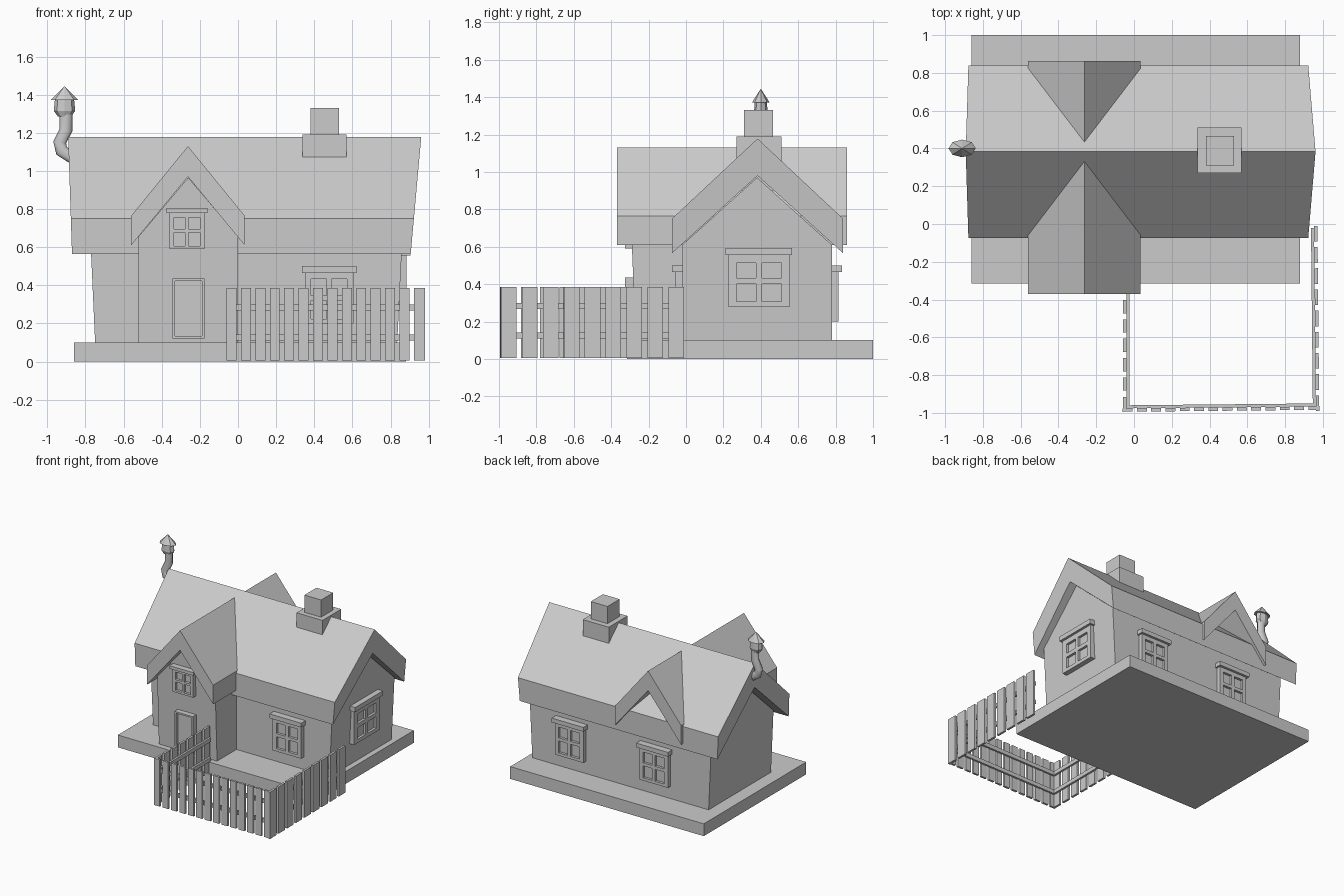
import bpy, bmesh, math
from mathutils import Matrix, Vector

cube = bpy.data.objects.get("Cube")
if cube:
    bpy.data.objects.remove(cube, do_unlink=True)

grey = bpy.data.materials.new("plain grey")
grey.use_nodes = True
tone = (0.6, 0.6, 0.6, 1)
grey.diffuse_color = tone
grey.node_tree.nodes["Principled BSDF"].inputs["Base Color"].default_value = tone


def finish(bm, name, matrix=Matrix()):
    bmesh.ops.recalc_face_normals(bm, faces=bm.faces)
    mesh = bpy.data.meshes.new(name)
    bm.to_mesh(mesh)
    bm.free()
    mesh.materials.append(grey)
    obj = bpy.data.objects.new(name, mesh)
    obj.matrix_world = matrix
    bpy.context.collection.objects.link(obj)
    return obj


def add_box(bm, x, y, z):
    """Box between (low, high) pairs on each axis."""
    size = [b - a for a, b in (x, y, z)]
    mid = [(a + b) / 2 for a, b in (x, y, z)]
    bmesh.ops.create_cube(bm, size=1, matrix=Matrix.Translation(mid) @ Matrix.Diagonal((*size, 1)))


def box(name, x, y, z):
    bm = bmesh.new()
    add_box(bm, x, y, z)
    return finish(bm, name)


def prism(name, profile, axis, low, high):
    """Extrude a (u, z) profile along x or y; the ends lean as functions of z."""
    bm = bmesh.new()
    rings = []
    for end in (low, high):
        rings.append([bm.verts.new((end(z), u, z) if axis == "x" else (u, end(z), z))
                      for u, z in profile])
    bm.faces.new(rings[0])
    bm.faces.new(rings[1])
    n = len(profile)
    for i in range(n):
        j = (i + 1) % n
        bm.faces.new((rings[0][i], rings[0][j], rings[1][j], rings[1][i]))
    return finish(bm, name)


def house_profile(left, right, bottom, eave, ridge):
    return [(left, bottom), (right, bottom), (right, eave), ((left + right) / 2, ridge), (left, eave)]


def roof_profile(left, right, low, eave, ridge, inner):
    mid = (left + right) / 2
    return [(left, low), (left, eave), (mid, ridge), (right, eave), (right, low), (mid, inner)]


# Base and walls
box("base_slab", (-0.86, 0.88), (-0.315, 1.0), (0, 0.1))
prism("main_walls", house_profile(-0.02, 0.78, 0.1, 0.61, 0.97), "x",
      lambda z: -0.745 - 0.045 * z, lambda z: 0.83 + 0.05 * z)
prism("porch_walls", house_profile(-0.522, 0, 0.1, 0.655, 0.965), "y",
      lambda z: -0.265 - 0.04 * z, lambda z: 0.2)

# Roofs
prism("main_roof", roof_profile(-0.075, 0.84, 0.565, 0.75, 1.178, 0.98), "x",
      lambda z: -0.852 - 0.033 * z, lambda z: 0.855 + 0.09 * z)
prism("cross_roof", roof_profile(-0.56, 0.035, 0.61, 0.765, 1.13, 0.97), "y",
      lambda z: -0.37, lambda z: 0.862)

# Chimney
box("chimney_base", (0.337, 0.57), (0.27, 0.51), (0.9, 1.19))
box("chimney_top", (0.38, 0.53), (0.31, 0.465), (1.15, 1.33))


def window(name, place, turn, width, height, sill=0.035):
    """Four-pane window; place is the middle of its bottom edge on the wall."""
    bm = bmesh.new()
    half, edge, bar = width / 2, width * 0.13, width * 0.05
    deep = (-0.035, 0.02)
    for side in (-1, 1):
        add_box(bm, sorted((side * half, side * (half - edge))), deep, (0, height))
    add_box(bm, (-bar, bar), deep, (0, height))
    inner = (-half + edge, half - edge)
    for low, high in ((0, edge * 0.7), (height / 2 - bar, height / 2 + bar), (height - edge, height)):
        add_box(bm, inner, deep, (low, high))
    add_box(bm, inner, (-0.015, 0.02), (0, height))
    add_box(bm, (-half - 0.015, half + 0.015), (-0.055, 0.02), (height, height + sill))
    finish(bm, name, Matrix.Translation(place) @ Matrix.Rotation(turn, 4, "Z"))


window("front_window", (0.478, -0.02, 0.2), 0, 0.255, 0.265)
window("porch_window", (-0.268, -0.29, 0.59), 0, 0.185, 0.19, 0.025)
window("side_window", (0.85, 0.39, 0.278), math.pi / 2, 0.325, 0.278, 0.038)
for label, x in (("left", 0.48), ("right", -0.28)):
    window("back_window_" + label, (x, 0.78, 0.2), math.pi, 0.255, 0.265)

# Door with a raised surround
bm = bmesh.new()
for x in ((-0.343, -0.33), (-0.19, -0.177)):
    add_box(bm, x, (-0.325, -0.25), (0.12, 0.435))
for z in ((0.12, 0.135), (0.422, 0.435)):
    add_box(bm, (-0.343, -0.177), (-0.325, -0.25), z)
finish(bm, "door_frame")
box("door", (-0.335, -0.185), (-0.3, -0.25), (0.12, 0.43))


def fence(name, start, end, count, width):
    """Pickets along a line with two rails on the left-hand side."""
    a, b = Vector((*start, 0)), Vector((*end, 0))
    run = b - a
    length = run.length
    bm = bmesh.new()
    step = (length - width) / (count - 1)
    for i in range(count):
        add_box(bm, (i * step, i * step + width), (-0.009, 0.009), (0.005, 0.385))
    for z in (0.11, 0.268):
        add_box(bm, (0.01, length - 0.01), (0.009, 0.025), (z, z + 0.032))
    turn = math.atan2(run.y, run.x)
    finish(bm, name, Matrix.Translation(a) @ Matrix.Rotation(turn, 4, "Z"))


fence("fence_left", (-0.05, -0.3), (-0.05, -0.985), 7, 0.07)
fence("fence_front", (-0.06, -0.985), (0.975, -0.975), 14, 0.052)
fence("fence_right", (0.972, -0.99), (0.962, -0.01), 9, 0.083)

# Bent stove pipe
curve = bpy.data.curves.new("stove_pipe", "CURVE")
curve.dimensions = "3D"
curve.bevel_depth = 0.034
curve.bevel_resolution = 2
curve.use_fill_caps = True
path = [(0.06, 1.06), (-0.015, 1.105), (-0.025, 1.15), (0.008, 1.215), (0.008, 1.31)]
spline = curve.splines.new("POLY")
spline.points.add(len(path) - 1)
for point, (x, z) in zip(spline.points, path):
    point.co = (x, 0, z, 1)
curve.materials.append(grey)
pipe = bpy.data.objects.new("stove_pipe", curve)
pipe.location = (-0.91, 0.4, 0)
pipe.scale.y = 0.75
bpy.context.collection.objects.link(pipe)


def add_cone(name, low, high, bottom, top):
    bm = bmesh.new()
    bmesh.ops.create_cone(bm, cap_ends=True, segments=8, radius1=low, radius2=high, depth=top - bottom)
    finish(bm, name, Matrix.Translation((-0.91, 0.4, (top + bottom) / 2)) @ Matrix.Diagonal((1, 0.65, 1, 1)))


add_cone("pipe_collar_taper", 0.035, 0.056, 1.285, 1.315)
add_cone("pipe_collar", 0.056, 0.05, 1.315, 1.38)
add_cone("pipe_cap", 0.072, 0.0, 1.372, 1.445)
